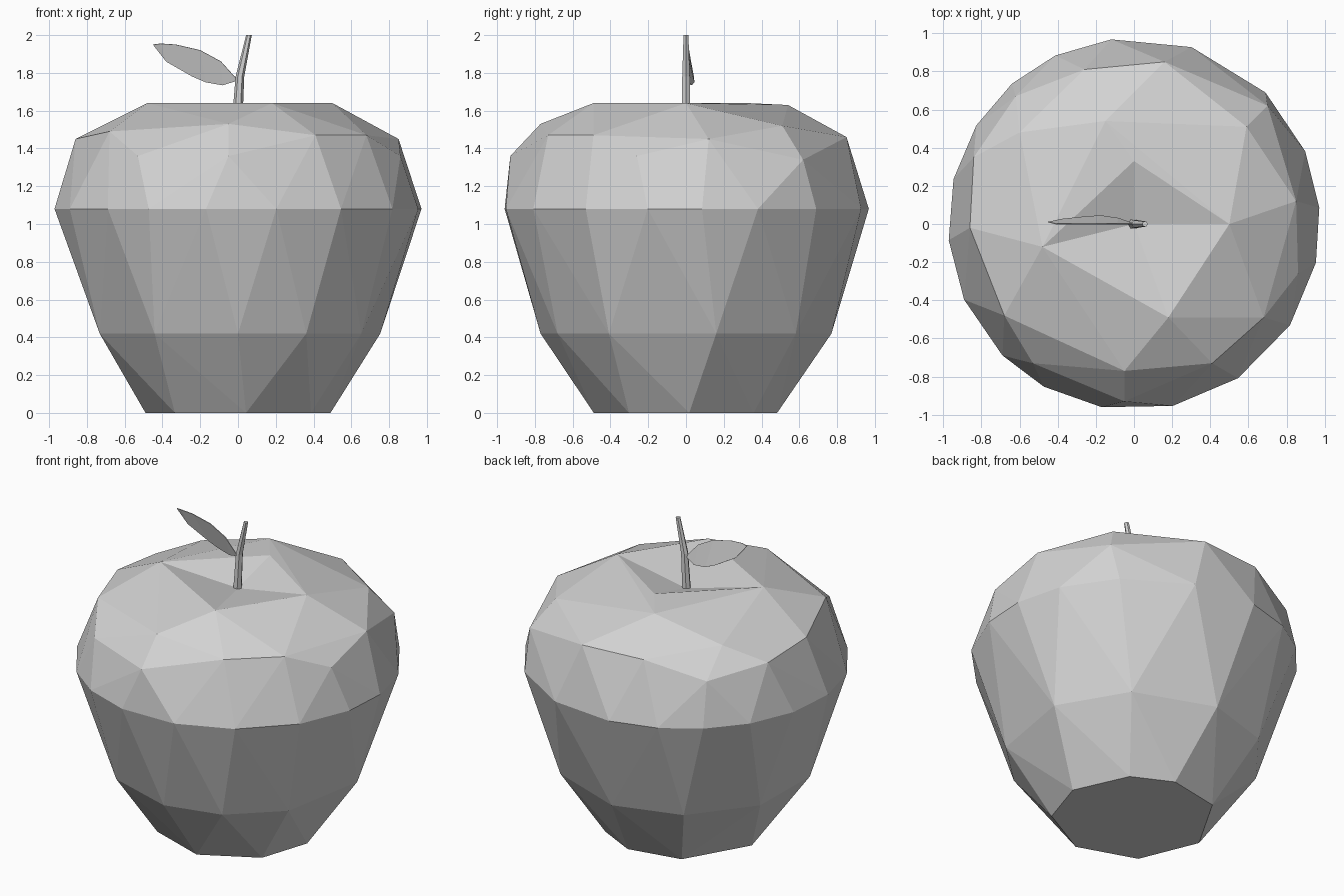
import bpy
import bmesh
from math import cos, sin, radians, tau

cube = bpy.data.objects.get("Cube")
if cube:
    bpy.data.objects.remove(cube, do_unlink=True)

# One plain material for the whole model
GREY = (0.65, 0.65, 0.65, 1.0)
grey = bpy.data.materials.new("plain_grey")
grey.use_nodes = True
grey.diffuse_color = GREY
shader = next(n for n in grey.node_tree.nodes if n.type == "BSDF_PRINCIPLED")
shader.inputs["Base Color"].default_value = GREY


def finish(bm, name):
    """Turn a bmesh into a flat-shaded object."""
    bmesh.ops.recalc_face_normals(bm, faces=bm.faces[:])
    mesh = bpy.data.meshes.new(name)
    bm.to_mesh(mesh)
    bm.free()
    mesh.materials.append(grey)
    obj = bpy.data.objects.new(name, mesh)
    bpy.context.collection.objects.link(obj)
    return obj


def ring(bm, radius, height, angles):
    """Add points on a level circle at uneven angles in degrees."""
    for a in map(radians, angles):
        bm.verts.new((radius * cos(a), radius * sin(a), height))


# Fruit body: uneven rings wrapped into a faceted hull
RIM = 1.64
bm = bmesh.new()
ring(bm, 0.49, 0.0, (2, 47, 80, 122, 178, 227, 275, 322))
ring(bm, 0.77, 0.42, (12, 49, 90, 124, 160, 198, 235, 270, 298, 328))
ring(bm, 0.975, 1.08, (5, 23, 45, 72, 97, 115, 131, 148, 166, 185, 204,
                       225, 241, 260, 282, 304, 327, 348))

shoulder = [
    (-0.05, -0.93, 1.36), (-0.53, -0.73, 1.36), (0.86, -0.26, 1.36),
    (-0.62, 0.67, 1.36), (-0.84, 0.35, 1.42), (0.70, 0.62, 1.34),
    (-0.86, -0.02, 1.45), (-0.68, -0.48, 1.49), (-0.05, -0.77, 1.53),
    (0.41, -0.73, 1.47), (0.68, -0.49, 1.47), (0.85, 0.12, 1.45),
    (0.59, 0.51, 1.52), (0.16, 0.85, 1.46), (-0.26, 0.81, 1.46),
    (-0.60, 0.48, 1.52), (-0.15, 0.54, 1.63),
]
rim = [(0.50, 0.0, RIM), (0.0, 0.33, RIM), (-0.48, -0.12, RIM), (0.18, -0.49, RIM)]
for point in shoulder + rim:
    bm.verts.new(point)
hull = bmesh.ops.convex_hull(bm, input=bm.verts[:])
loose = [v for v in bm.verts if not v.link_faces]
bmesh.ops.delete(bm, geom=loose, context="VERTS")

# Dimple: replace the flat top with a fan sunk to the middle
top = [f for f in bm.faces if all(v.co.z > RIM - 0.002 for v in f.verts)]
bmesh.ops.delete(bm, geom=top, context="FACES")
centre = bm.verts.new((0, 0, 1.55))
for edge in [e for e in bm.edges if e.is_boundary]:
    bm.faces.new((*edge.verts, centre))
finish(bm, "fruit_body")

# Stem: a tapering bent six-sided stalk
SIDES = 6
bm = bmesh.new()
loops = []
for x, z, radius in ((-0.005, 1.53, 0.028), (0.01, 1.78, 0.023), (0.058, 2.0, 0.015)):
    loops.append([bm.verts.new((x + radius * cos(tau * i / SIDES),
                                radius * sin(tau * i / SIDES), z))
                  for i in range(SIDES)])
for low, high in zip(loops, loops[1:]):
    for i in range(SIDES):
        j = (i + 1) % SIDES
        bm.faces.new((low[i], low[j], high[j], high[i]))
bm.faces.new(loops[0])
bm.faces.new(loops[-1])
finish(bm, "stem")

# Leaf: a thin blade between an upper and a bulging lower edge
upper = [(-0.41, 1.955), (-0.33, 1.95), (-0.20, 1.92), (-0.09, 1.86)]
lower = [(-0.38, 1.86), (-0.24, 1.78), (-0.17, 1.75), (-0.08, 1.735)]
bulge = (0.025, 0.04, 0.043, 0.03)
bm = bmesh.new()
up = [bm.verts.new((x, 0.0, z)) for x, z in upper]
down = [bm.verts.new((x, y, z)) for (x, z), y in zip(lower, bulge)]
tip = bm.verts.new((-0.45, 0.01, 1.95))
base = bm.verts.new((0.0, 0.0, 1.76))
for i in range(len(up) - 1):
    bm.faces.new((up[i], up[i + 1], down[i + 1], down[i]))
bm.faces.new((tip, up[0], down[0]))
bm.faces.new((up[-1], base, down[-1]))
leaf = finish(bm, "leaf")
blade = leaf.modifiers.new("thickness", "SOLIDIFY")
blade.thickness = 0.004
blade.offset = 0
